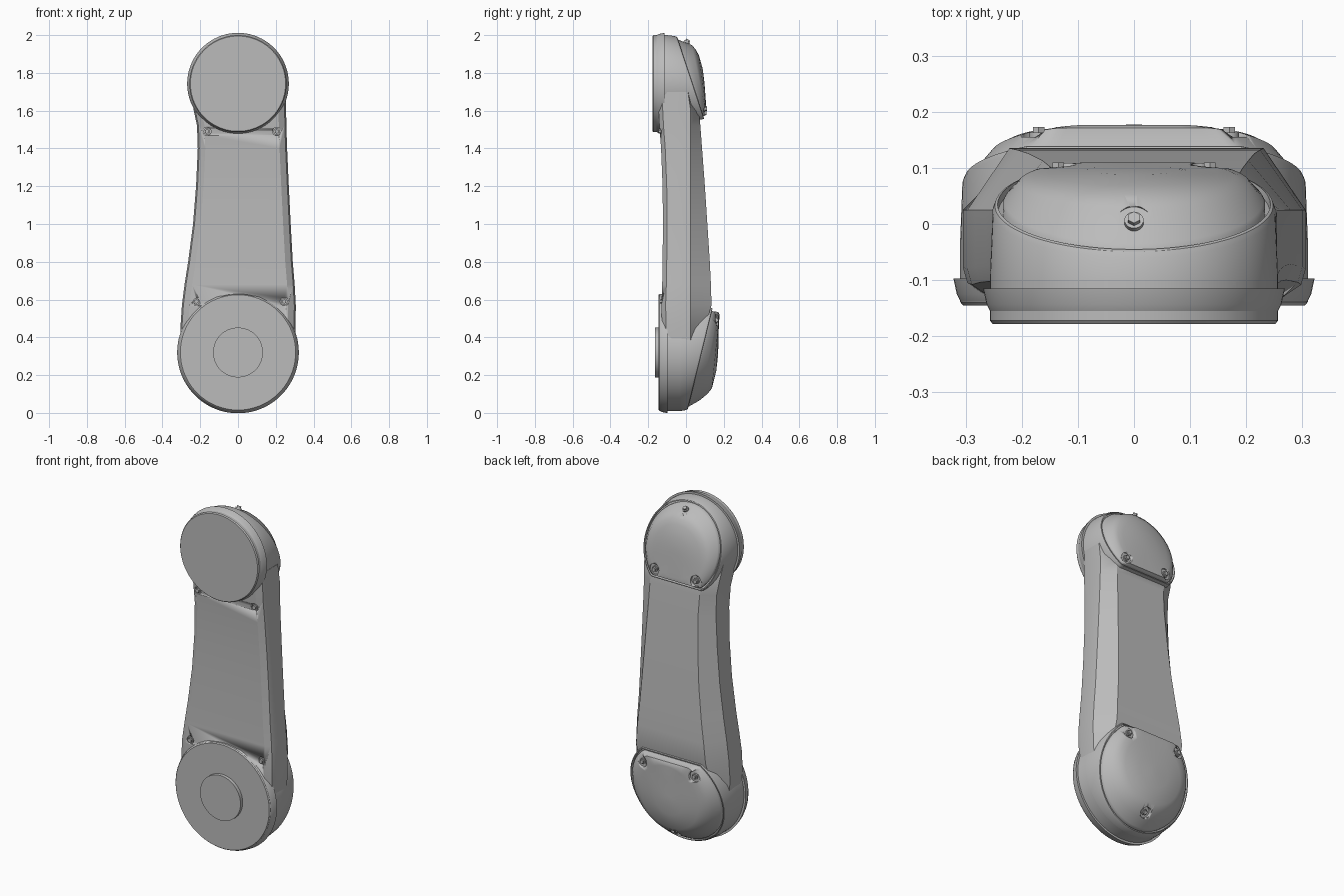
import bpy, bmesh, math
from mathutils import Vector, Matrix

if "Cube" in bpy.data.objects:
    bpy.data.objects.remove(bpy.data.objects["Cube"])

grey = bpy.data.materials.new("satin_grey")
grey.use_nodes = True
grey.diffuse_color = (0.5, 0.5, 0.5, 1)
grey.node_tree.nodes["Principled BSDF"].inputs["Base Color"].default_value = (0.5, 0.5, 0.5, 1)


def finish(bm, name, angle=30):
    bmesh.ops.recalc_face_normals(bm, faces=bm.faces)
    mesh = bpy.data.meshes.new(name)
    bm.to_mesh(mesh)
    bm.free()
    mesh.materials.append(grey)
    ob = bpy.data.objects.new(name, mesh)
    bpy.context.collection.objects.link(ob)
    bpy.ops.object.select_all(action='DESELECT')
    ob.select_set(True)
    bpy.context.view_layer.objects.active = ob
    bpy.ops.object.shade_smooth_by_angle(angle=math.radians(angle))
    return ob


def loft(name, rings, angle=30):
    """Skin a list of equal-length point rings and cap both ends."""
    bm = bmesh.new()
    loops = [[bm.verts.new(p) for p in ring] for ring in rings]
    n = len(loops[0])
    for a, b in zip(loops, loops[1:]):
        for i in range(n):
            j = (i + 1) % n
            bm.faces.new((a[i], a[j], b[j], b[i]))
    bm.faces.new(loops[0])
    bm.faces.new(loops[-1])
    return finish(bm, name, angle)


def ring(zc, side, r, clip, y, tilt=0.0, n=96):
    """Circle facing y, flattened at height clip towards side, leaning by tilt."""
    pts = []
    for i in range(n):
        a = math.tau * (i + 0.5) / n
        u = min(r * math.sin(a), clip)
        pts.append((r * math.cos(a), y + tilt * u, zc + side * u))
    return pts


def cylinder(name, centre, axis, r, depth, sides=24):
    bm = bmesh.new()
    turn = Vector(axis).to_track_quat('Z', 'Y').to_matrix().to_4x4()
    bmesh.ops.create_cone(bm, cap_ends=True, segments=sides, radius1=r, radius2=r,
                          depth=depth, matrix=Matrix.Translation(centre) @ turn)
    return finish(bm, name)


def screw(name, target, seat, axis, pocket=0.032):
    """Cut a round pocket down to seat, then put a washer and hex head in it."""
    seat, axis = Vector(seat), Vector(axis).normalized()
    cutter = cylinder("pocket_cutter", seat + axis * 0.05, axis, pocket, 0.1)
    cutter.hide_render = True
    mod = target.modifiers.new("pocket", 'BOOLEAN')
    mod.object, mod.operation, mod.solver = cutter, 'DIFFERENCE', 'EXACT'
    bpy.context.view_layer.objects.active = target
    bpy.ops.object.modifier_apply(modifier=mod.name)
    bpy.data.objects.remove(cutter)
    cylinder(name + "_washer", seat + axis * 0.003, axis, 0.017, 0.01)
    cylinder(name + "_head", seat + axis * 0.009, axis, 0.012, 0.018, 6)


def head(name, zc, side, r, front, back, rim_r, clip, y0, tilt, dome):
    """Round joint: front barrel, tilted housing with a seam, domed back cover."""
    R = lambda *args: ring(zc, side, *args)
    loft(name + "_barrel", [R(r - 0.005, r, front), R(r, r, front + 0.006),
                            R(r, r, back)])
    edge = clip + 0.012
    loft(name + "_housing", [
        R(r, edge, back - 0.02), R(r, edge, back),
        R(rim_r + 0.006, edge, y0 - 0.012, tilt),
        R(rim_r + 0.002, edge - 0.003, y0 - 0.002, tilt),
        R(rim_r - 0.003, edge - 0.007, y0, tilt),
        R(rim_r - 0.004, edge - 0.008, y0 - 0.014, tilt),
        R(rim_r - 0.014, edge - 0.018, y0 - 0.014, tilt)])
    lid = rim_r - 0.012
    return loft(name + "_cover", [
        R(lid, clip - 0.004, y0 - 0.03, tilt), R(lid, clip - 0.004, y0, tilt),
        R(lid - 0.004, clip - 0.007, y0 + 0.006, tilt)] + [R(*d) for d in dome], 40)


# Joint heads
low, high = 0.32, 1.743
low_cover = head("lower_joint", low, 1, 0.31, -0.145, -0.03, 0.3, 0.225, 0.083, 0.245, [
    (0.255, 0.214, 0.125, 0.215), (0.225, 0.203, 0.145, 0.155),
    (0.19, 0.19, 0.157, 0.105), (0.1, 0.1, 0.166, 0.06), (0.02, 0.02, 0.17, 0.04)])
high_cover = head("upper_joint", high, -1, 0.257, -0.178, -0.1, 0.246, 0.177, 0.035, 0.33, [
    (0.205, 0.165, 0.074, 0.213), (0.18, 0.158, 0.083, 0.17),
    (0.15, 0.145, 0.089, 0.14), (0.08, 0.08, 0.096, 0.1), (0.02, 0.02, 0.098, 0.09)])
cylinder("front_hub", (0, -0.15, low), (0, -1, 0), 0.132, 0.03, 64)

# Link arm: left edge, right edge, front and back at each height
stations = [
    (0.30, -0.295, 0.295, -0.12, 0.06), (0.45, -0.305, 0.305, -0.127, 0.10),
    (0.57, -0.297, 0.306, -0.13, 0.135), (0.68, -0.283, 0.3, -0.126, 0.132),
    (0.80, -0.264, 0.29, -0.124, 0.126), (1.00, -0.238, 0.279, -0.122, 0.113),
    (1.20, -0.222, 0.269, -0.124, 0.1), (1.40, -0.213, 0.26, -0.132, 0.085),
    (1.52, -0.217, 0.256, -0.141, 0.076), (1.60, -0.234, 0.255, -0.145, 0.068),
    (1.70, -0.25, 0.253, -0.15, 0.03)]
sections = []
for z, left, right, front, back in stations:
    ridge = min(0.025, back - 0.02)
    sections.append([(left + 0.04, front, z), (right - 0.04, front, z),
                     (right - 0.008, front + 0.022, z), (right, front + 0.05, z),
                     (right, ridge, z), (right - 0.075, back, z),
                     (left + 0.075, back, z), (left, ridge, z),
                     (left, front + 0.05, z), (left + 0.008, front + 0.022, z)])
arm = loft("link_arm", sections, 25)

# Raised collars where the arm front meets the joints
for name, zc, r, y in (("lower_collar", low, 0.31, -0.137), ("upper_collar", high, 0.257, -0.155)):
    loft(name, [ring(zc, 1, r, 0.3, y), ring(zc, 1, r + 0.006, 0.3, y + 0.012),
                ring(zc, 1, r + 0.012, 0.3, y + 0.04)])

# Screws on the covers
for tag, sx in (("left", 1), ("right", -1)):
    screw("lower_cover_screw_" + tag, low_cover, (sx * 0.17, 0.155, 0.49), (0, 1, 0))
    screw("upper_cover_screw_" + tag, high_cover, (sx * 0.135, 0.092, 1.61), (0, 1, 0))
screw("lower_cover_screw_bottom", low_cover, (0, 0.082, 0.1), (0, 0.8, -0.6))
screw("upper_cover_screw_top", high_cover, (0, 0.003, 1.96), (0, 0.5, 0.85))

# Screws on the arm front
for i, (x, z, y) in enumerate(((-0.165, 1.49, -0.128), (0.205, 1.49, -0.128),
                               (-0.22, 0.59, -0.122), (0.245, 0.59, -0.122))):
    screw("arm_screw_%d" % (i + 1), arm, (x, y, z), (0, -1, 0), 0.022)
